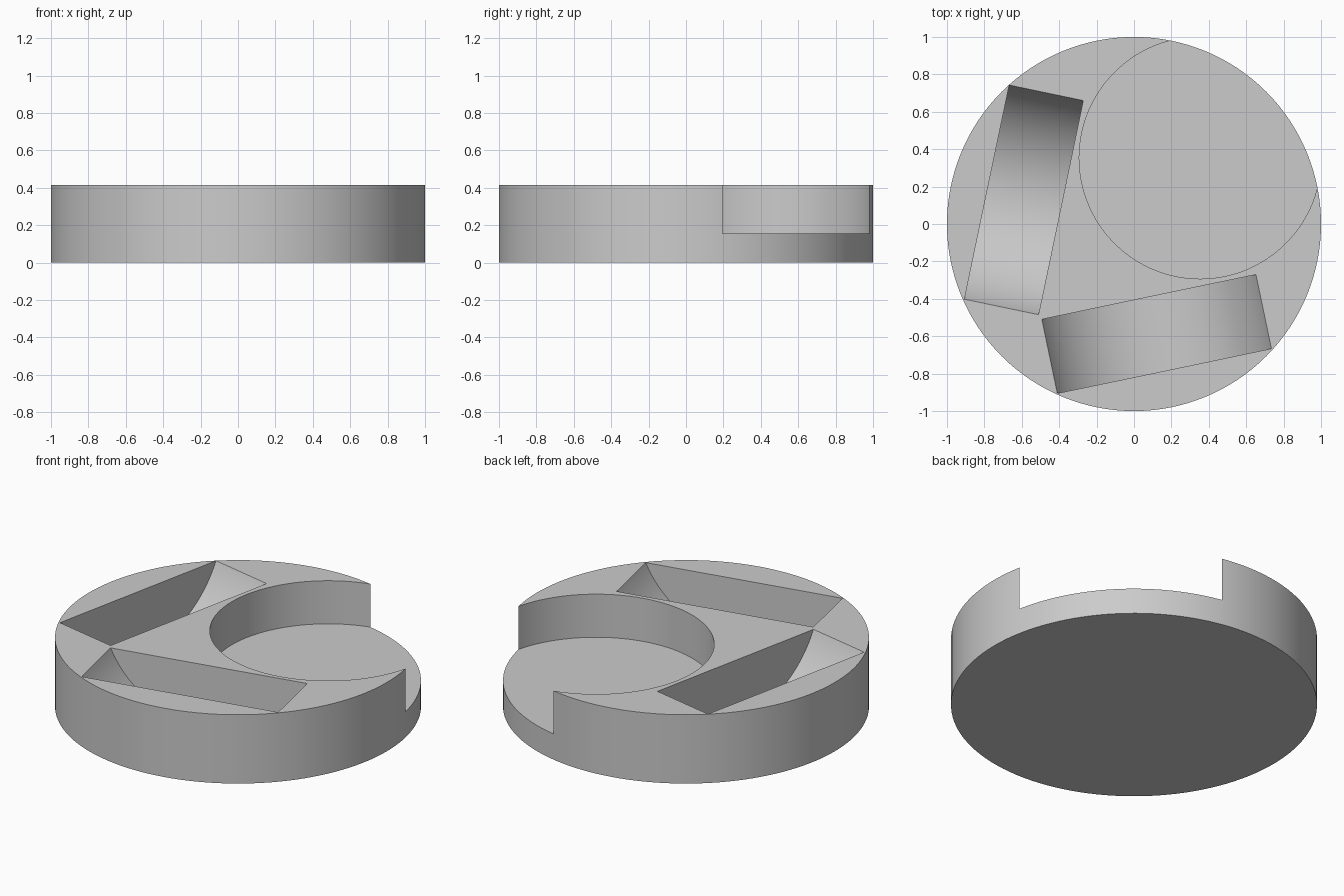
import bpy, math

if "Cube" in bpy.data.objects:
    bpy.data.objects.remove(bpy.data.objects["Cube"])

H = 0.415          # disc height
POCKET_R = 0.6465  # round pocket radius
POCKET_Z = 0.155   # pocket floor
HALF_CHORD = 0.585 # half length of each trough at the top face
TROUGH_R = 0.638   # radius of the trough floor curve
TROUGH_W = 0.404

grey = bpy.data.materials.new("grey")
grey.diffuse_color = (0.6, 0.6, 0.6, 1)
grey.use_nodes = True
grey.node_tree.nodes["Principled BSDF"].inputs["Base Color"].default_value = grey.diffuse_color


def cylinder(name, radius, depth, location, rotation=(0, 0, 0), sides=128):
    bpy.ops.mesh.primitive_cylinder_add(vertices=sides, radius=radius, depth=depth,
                                        location=location, rotation=rotation)
    ob = bpy.context.object
    ob.name = name
    ob.data.materials.append(grey)
    return ob


# Solid round base
base = cylinder("disc_holder", 1.0, H, (0, 0, H / 2))

# Flat round pocket, open through the rim
c = 0.5 / math.sqrt(2)
cutters = [cylinder("pocket_cutter", POCKET_R, 1.0, (c, c, POCKET_Z + 0.5))]

# Two curved troughs: cylinders lying on their sides
axis_z = H + math.sqrt(TROUGH_R ** 2 - HALF_CHORD ** 2)
for name, x, y, angle in (("left_trough_cutter", -0.589, 0.129, 78.2),
                          ("front_trough_cutter", 0.121, -0.588, 11.8)):
    cutters.append(cylinder(name, TROUGH_R, TROUGH_W, (x, y, axis_z),
                            (math.pi / 2, 0, math.radians(angle))))

# Cut the recesses and remove the helpers
bpy.ops.object.select_all(action='DESELECT')
bpy.context.view_layer.objects.active = base
base.select_set(True)
for cutter in cutters:
    mod = base.modifiers.new(cutter.name, 'BOOLEAN')
    mod.operation = 'DIFFERENCE'
    mod.solver = 'EXACT'
    mod.object = cutter
    bpy.ops.object.modifier_apply(modifier=mod.name)
    bpy.data.objects.remove(cutter, do_unlink=True)

# Smooth curved walls, crisp edges
bpy.ops.object.shade_smooth_by_angle(angle=math.radians(30))
